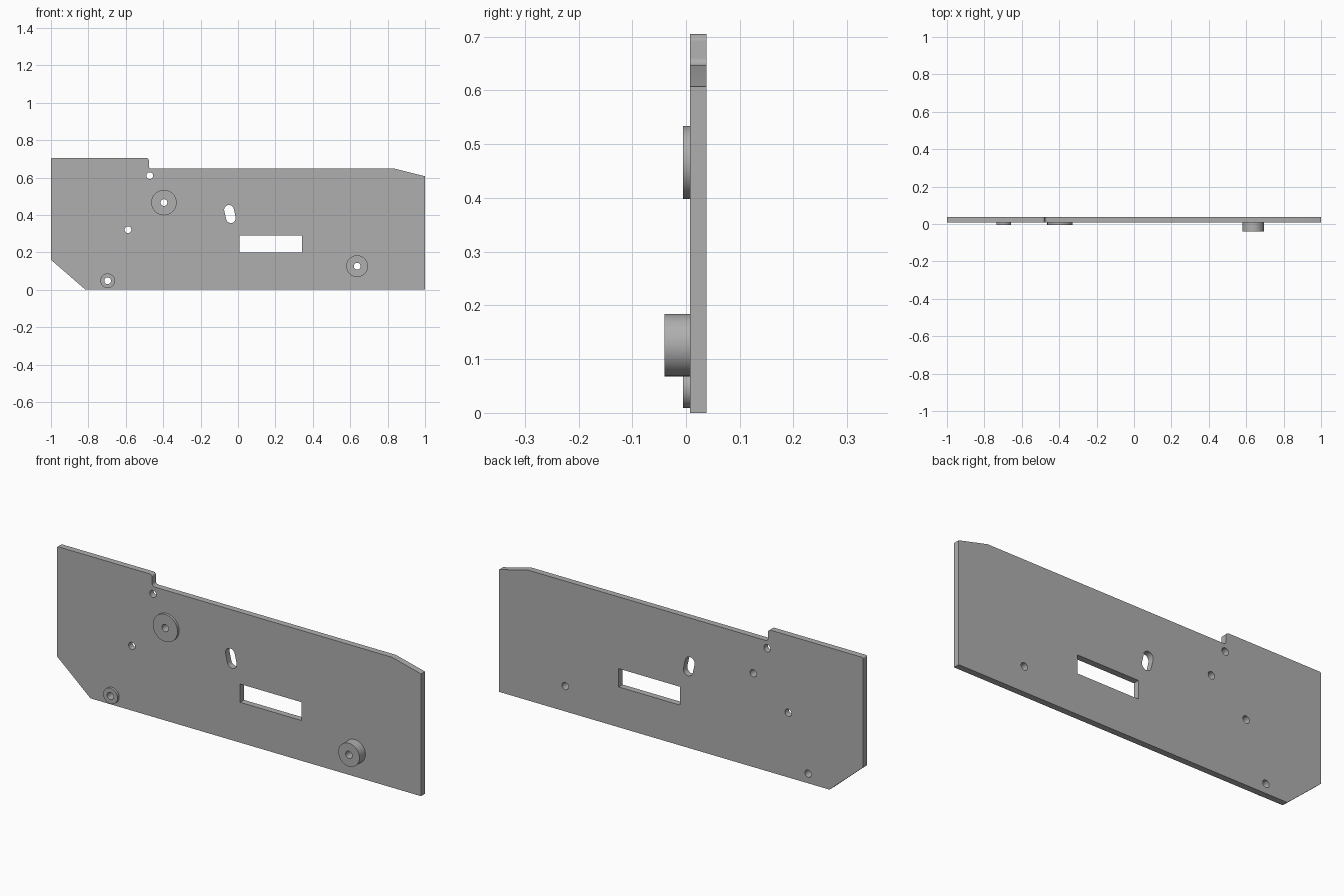
import bpy, bmesh
from math import pi, cos, sin, atan2, radians
from mathutils import Vector, Matrix

if "Cube" in bpy.data.objects:
    bpy.data.objects.remove(bpy.data.objects["Cube"], do_unlink=True)

grey = bpy.data.materials.new("plain grey")
grey.use_nodes = True
color = (0.43, 0.43, 0.43, 1)
grey.diffuse_color = color
grey.node_tree.nodes["Principled BSDF"].inputs["Base Color"].default_value = color


def arc(x, z, r, start=0, sweep=2 * pi, n=32):
    """Points on an arc; a full circle leaves out its repeated end point."""
    steps = n if sweep >= 2 * pi else n + 1
    return [(x + r * cos(start + sweep * i / n), z + r * sin(start + sweep * i / n))
            for i in range(steps)]


def slot(a, b, r):
    """Rounded slot between two centres."""
    t = atan2(b[1] - a[1], b[0] - a[0])
    return arc(*b, r, t - pi / 2, pi, 16) + arc(*a, r, t + pi / 2, pi, 16)


def extrude(name, loops, y_front, y_back):
    """Fill the outline minus its hole loops and give it depth along y."""
    curve = bpy.data.curves.new(name, "CURVE")
    curve.dimensions = "2D"
    curve.fill_mode = "BOTH"
    curve.extrude = (y_back - y_front) / 2
    for pts in loops:
        s = curve.splines.new("POLY")
        s.points.add(len(pts) - 1)
        for p, (x, z) in zip(s.points, pts):
            p.co = (x, z, 0, 1)
        s.use_cyclic_u = True
    temp = bpy.data.objects.new(name + " profile", curve)
    bpy.context.collection.objects.link(temp)
    graph = bpy.context.evaluated_depsgraph_get()
    mesh = bpy.data.meshes.new_from_object(temp.evaluated_get(graph))
    bpy.data.objects.remove(temp, do_unlink=True)
    bpy.data.curves.remove(curve)

    # Stand the part upright and weld caps to walls
    mesh.transform(Matrix.Translation((0, (y_front + y_back) / 2, 0))
                   @ Matrix.Rotation(pi / 2, 4, "X"))
    bm = bmesh.new()
    bm.from_mesh(mesh)
    bmesh.ops.remove_doubles(bm, verts=bm.verts, dist=1e-5)
    bmesh.ops.recalc_face_normals(bm, faces=bm.faces)
    bm.to_mesh(mesh)
    bm.free()
    mesh.materials.clear()
    mesh.materials.append(grey)
    mesh.name = name
    obj = bpy.data.objects.new(name, mesh)
    bpy.context.collection.objects.link(obj)
    bpy.ops.object.select_all(action="DESELECT")
    obj.select_set(True)
    bpy.context.view_layer.objects.active = obj
    bpy.ops.object.shade_smooth_by_angle(angle=radians(30))
    return obj


FRONT, BACK, TOP, HOLE = 0.007, 0.038, 0.705, 0.018

# Bosses: name, centre x, centre z, radius, front y
bosses = [("upper_boss", -0.396, 0.466, 0.068, -0.006),
          ("lower_boss", -0.697, 0.048, 0.039, -0.006),
          ("tall_boss", 0.637, 0.126, 0.058, -0.040)]

# Plate outline with chamfered corners and a filleted step
f = 0.014
outline = [(-1, 0.16), (-0.815, 0), (1, 0), (1, 0.607), (0.84, 0.647)]
outline += arc(-0.477 + f, 0.647 + f, f, -pi / 2, -pi / 2, 8)
outline += arc(-0.477 - f, TOP - f, f, 0, pi / 2, 8)
outline += arc(-1 + f / 2, TOP - f / 2, f / 2, pi / 2, pi / 2, 8)

# Openings through the plate
openings = [[(0.007, 0.2), (0.343, 0.2), (0.343, 0.291), (0.007, 0.291)],
            slot((-0.038, 0.383), (-0.048, 0.427), 0.026),
            arc(-0.472, 0.61, HOLE), arc(-0.588, 0.321, HOLE)]
openings += [arc(x, z, HOLE) for _, x, z, _, _ in bosses]
extrude("plate", [outline] + openings, FRONT, BACK)

# Raised rings around the mounting holes
for name, x, z, r, y in bosses:
    extrude(name, [arc(x, z, r, n=48), arc(x, z, HOLE)], y, FRONT)
